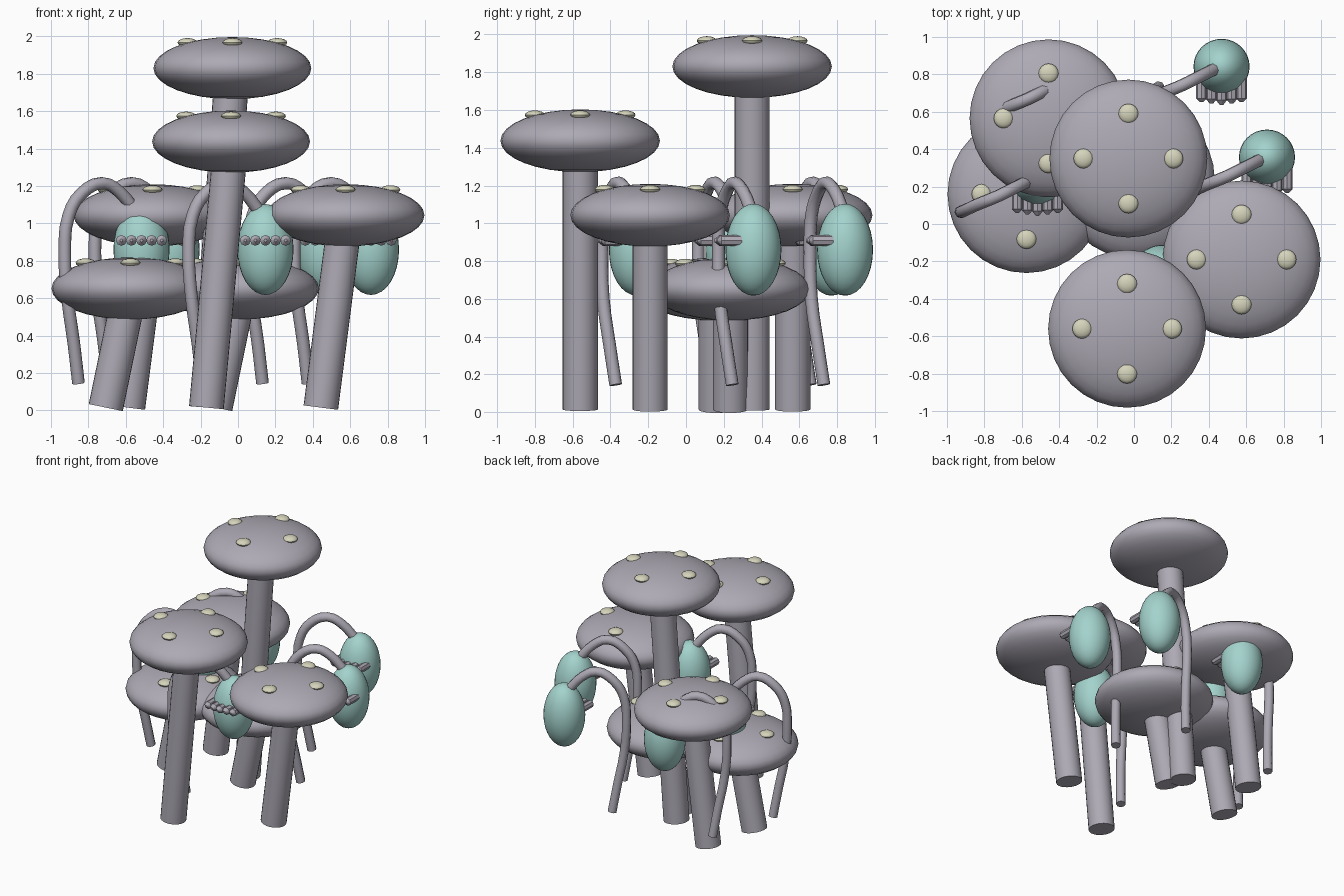
import bpy
import math
from mathutils import Vector, Matrix

cube = bpy.data.objects.get("Cube")
if cube:
    bpy.data.objects.remove(cube, do_unlink=True)


def material(name, rgb):
    mat = bpy.data.materials.new(name)
    mat.use_nodes = True
    mat.diffuse_color = (*rgb, 1)
    mat.node_tree.nodes["Principled BSDF"].inputs["Base Color"].default_value = (*rgb, 1)
    return mat


GREY = material("lilac_grey", (0.42, 0.40, 0.46))
TEAL = material("pale_teal", (0.37, 0.65, 0.61))
CREAM = material("cream", (0.67, 0.66, 0.50))


def finish(name, mat, angle=40):
    obj = bpy.context.object
    obj.name = name
    obj.data.materials.clear()
    obj.data.materials.append(mat)
    bpy.ops.object.shade_smooth_by_angle(angle=math.radians(angle))
    return obj


def ellipsoid(name, mat, centre, radii, segments=32, rings=16):
    bpy.ops.mesh.primitive_uv_sphere_add(segments=segments, ring_count=rings, location=centre)
    obj = bpy.context.object
    obj.data.transform(Matrix.Diagonal((*radii, 1)))
    return finish(name, mat)


def rod(name, mat, start, end, r1, r2, sides):
    start, end = Vector(start), Vector(end)
    axis = end - start
    bpy.ops.mesh.primitive_cone_add(vertices=sides, radius1=r1, radius2=r2,
                                    depth=axis.length, location=(start + end) / 2)
    bpy.context.object.rotation_euler = axis.to_track_quat('Z', 'Y').to_euler()
    return finish(name, mat)


# Mushrooms: leaning stem, flattened cap, four raised spots
CAP_R, CAP_H, SPOT_OFFSET = 0.422, 0.166, 0.24


def mushroom(label, x, y, z):
    rod(label + "_stem", GREY, (x - 0.132, y, 0.015), (x, y, z), 0.093, 0.093, 24)
    ellipsoid(label + "_cap", GREY, (x, y, z), (CAP_R, CAP_R, CAP_H))
    lift = CAP_H * math.sqrt(1 - (SPOT_OFFSET / CAP_R) ** 2)
    for i in range(4):
        a = i * math.pi / 2
        spot = (x + SPOT_OFFSET * math.cos(a), y + SPOT_OFFSET * math.sin(a), z + lift)
        ellipsoid(f"{label}_spot_{i + 1}", CREAM, spot, (0.053, 0.053, 0.024), 16, 8)


mushroom("tall_back_mushroom", -0.03, 0.35, 1.83)
mushroom("front_mushroom", -0.037, -0.56, 1.437)
mushroom("left_mushroom", 0.575, -0.19, 1.043)
mushroom("back_right_mushroom", -0.457, 0.565, 1.043)
mushroom("low_right_mushroom", -0.575, 0.16, 0.652)
mushroom("low_centre_mushroom", 0.01, 0.235, 0.652)

# Hanging pods: arched stalk, egg-shaped pod, row of five teeth facing the front
STALK = [(-0.337, -0.112, 0.145), (-0.362, -0.145, 0.36), (-0.395, -0.178, 0.6),
         (-0.41, -0.185, 0.85), (-0.39, -0.178, 1.04), (-0.32, -0.145, 1.16),
         (-0.21, -0.1, 1.215), (-0.12, -0.055, 1.17), (-0.03, -0.01, 1.06)]


def stalk(name, x, y):
    curve = bpy.data.curves.new(name, 'CURVE')
    curve.dimensions = '3D'
    curve.bevel_depth = 0.034
    curve.bevel_resolution = 2
    curve.resolution_u = 3
    curve.use_fill_caps = True
    spline = curve.splines.new('BEZIER')
    spline.bezier_points.add(len(STALK) - 1)
    for p, co in zip(spline.bezier_points, STALK):
        p.co = Vector(co) + Vector((x, y, 0))
        p.handle_left_type = p.handle_right_type = 'AUTO'
    obj = bpy.data.objects.new(name, curve)
    bpy.context.collection.objects.link(obj)
    bpy.ops.object.select_all(action='DESELECT')
    obj.select_set(True)
    bpy.context.view_layer.objects.active = obj
    bpy.ops.object.convert(target='MESH')
    finish(name, GREY, 50)


def pod(label, x, y):
    stalk(label + "_stalk", x, y)
    ellipsoid(label + "_body", TEAL, (x, y, 0.86), (0.15, 0.148, 0.243))
    for i in range(-2, 3):
        tx, z = x + i * 0.054, 0.909
        neck, tip = y - 0.18 + abs(i) * 0.005, y - 0.207 + abs(i) * 0.008
        name = f"{label}_tooth_{i + 3}"
        rod(name, GREY, (tx, y - 0.06, z), (tx, neck, z), 0.029, 0.029, 8)
        rod(name + "_tip", GREY, (tx, neck, z), (tx, tip, z), 0.029, 0.008, 8)


pod("back_left_pod", 0.468, 0.842)
pod("left_pod", 0.711, 0.357)
pod("front_pod", 0.147, -0.26)
pod("right_pod", -0.516, 0.25)
pod("back_pod", -0.355, 0.77)
